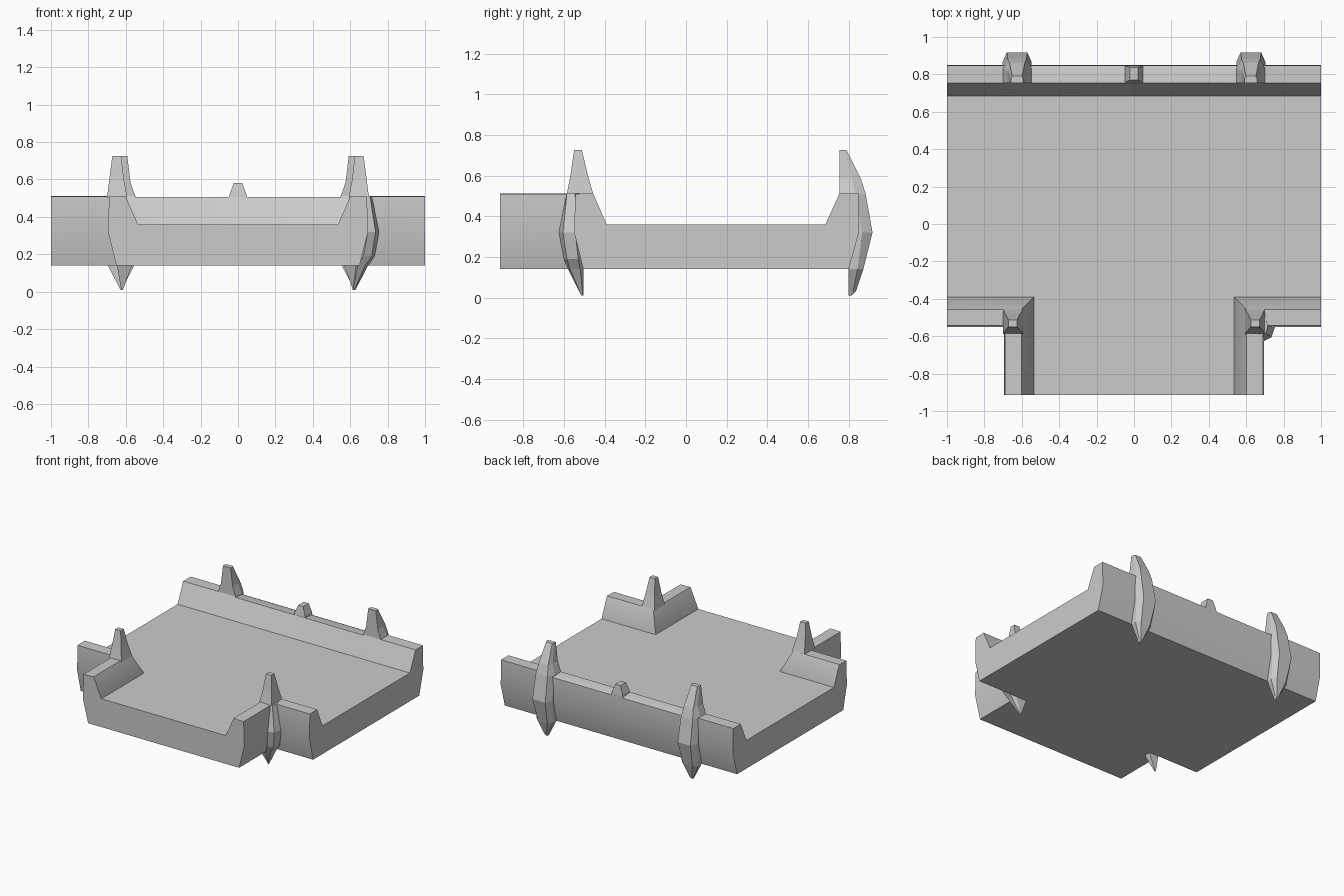
import bpy, bmesh

old = bpy.data.objects.get("Cube")
if old:
    bpy.data.objects.remove(old, do_unlink=True)

stone = bpy.data.materials.new("stone_grey")
stone.use_nodes = True
GREY = (0.6, 0.6, 0.6, 1)
stone.diffuse_color = GREY
stone.node_tree.nodes["Principled BSDF"].inputs["Base Color"].default_value = GREY


def loft(name, rings, smooth=True):
    """Skin a list of equal-sized rings and cap both ends."""
    bm = bmesh.new()
    loops = [[bm.verts.new(p) for p in ring] for ring in rings]
    n = len(loops[0])
    for a, b in zip(loops, loops[1:]):
        for i in range(n):
            j = (i + 1) % n
            bm.faces.new((a[i], a[j], b[j], b[i]))
    bm.faces.new(loops[0])
    bm.faces.new(loops[-1])
    bmesh.ops.recalc_face_normals(bm, faces=bm.faces)
    mesh = bpy.data.meshes.new(name)
    bm.to_mesh(mesh)
    bm.free()
    mesh.materials.append(stone)
    obj = bpy.data.objects.new(name, mesh)
    bpy.context.collection.objects.link(obj)
    if smooth:
        bpy.ops.object.select_all(action="DESELECT")
        obj.select_set(True)
        bpy.context.view_layer.objects.active = obj
        bpy.ops.object.shade_smooth_by_angle(angle=0.44)
    return obj


def rect(x0, x1, y0, y1, z):
    return [(x0, y0, z), (x1, y0, z), (x1, y1, z), (x0, y1, z)]


BOTTOM, FLOOR, TOP, BULGE = 0.14, 0.36, 0.513, 0.32
FRONT = -0.915

# Cross deck with the long back wall; its top edge is chamfered between the posts
def deck_section(x, chamfer):
    profile = [(-0.39, BOTTOM), (-0.39, FLOOR), (0.685, FLOOR), (0.755, TOP - chamfer / 2),
               (0.83 if chamfer else 0.845, TOP - chamfer),
               (0.847, TOP - chamfer * 1.5), (0.85, BULGE), (0.80, BOTTOM)]
    return [(x, y, z) for y, z in profile]


loft("cross_deck", [deck_section(x, c) for x, c in
                    ((-1, 0), (-0.56, 0), (-0.55, 0.012), (0.55, 0.012), (0.56, 0), (1, 0))])

# Stem deck
loft("stem_deck", [rect(-0.535, 0.535, FRONT, -0.39, z) for z in (BOTTOM, FLOOR)])

# Mitred corner walls, swept from the arm end to the stem end
wall = [(0, BOTTOM), (0, FLOOR), (0.067, TOP), (0.154, TOP - 0.003),
        (0.16, BULGE), (0.115, BOTTOM)]
for side, s in (("left", 1), ("right", -1)):
    loft(side + "_corner_wall", [
        [(s, -0.39 - d, z) for d, z in wall],
        [(s * (0.535 + d), -0.39 - d, z) for d, z in wall],
        [(s * (0.535 + d), FRONT, z) for d, z in wall]])

    # Back post: wide against the wall, narrower on its outer ridge
    rings = []
    for z, inner, outer, wide, narrow in (
            (0.725, 0.755, 0.79, 0.033, 0.026), (0.585, 0.755, 0.86, 0.05, 0.04),
            (0.51, 0.755, 0.883, 0.076, 0.05), (BULGE, 0.79, 0.917, 0.078, 0.055),
            (BOTTOM, 0.80, 0.872, 0.07, 0.04), (0.03, 0.80, 0.835, 0.014, 0.009),
            (0.01, 0.80, 0.815, 0.004, 0.003)):
        mid = inner + 0.6 * (outer - inner)
        half = [(wide, inner), (wide, mid), (narrow, outer)]
        outline = half + [(-x, y) for x, y in reversed(half)]
        rings.append([(s * 0.625 + x, y, z) for x, y in outline])
    loft(side + "_back_post", rings, False)

    # Spire on the front corner
    spire = loft(side + "_front_spire", [
        rect(0.592, 0.70, -0.587, -0.455, 0.505),
        rect(0.61, 0.688, -0.568, -0.482, 0.6),
        rect(0.625, 0.672, -0.55, -0.512, 0.725)], False)
    spire.scale.x = s

    # Thorn hanging below the front corner
    thorn = loft(side + "_front_thorn", [
        rect(0.56, 0.65, -0.565, -0.505, 0.16),
        rect(0.615, 0.625, -0.51, -0.505, 0.01)], False)
    thorn.scale.x = s

# Bulging buttress wrapping the left front corner
buttress = [
    [(0.62, -0.50), (0.70, -0.50), (0.715, -0.545), (0.705, -0.585), (0.66, -0.587)],
    [(0.62, -0.50), (0.70, -0.50), (0.755, -0.545), (0.735, -0.605), (0.695, -0.625)],
    [(0.62, -0.50), (0.69, -0.505), (0.73, -0.53), (0.715, -0.585), (0.67, -0.60)],
    [(0.61, -0.505), (0.66, -0.505), (0.695, -0.52), (0.68, -0.57), (0.64, -0.58)],
    [(0.612, -0.505), (0.62, -0.505), (0.624, -0.507), (0.622, -0.515), (0.615, -0.515)]]
loft("left_front_buttress", [[(x, y, z) for x, y in ring] for ring, z in
                             zip(buttress, (0.513, BULGE, 0.19, BOTTOM, 0.01))], False)

# Small nub in the middle of the back wall
loft("back_wall_nub", [rect(-0.05, 0.05, 0.755, 0.847, 0.49),
                       rect(-0.045, 0.045, 0.758, 0.845, 0.52),
                       rect(-0.022, 0.022, 0.77, 0.838, 0.582)], False)
